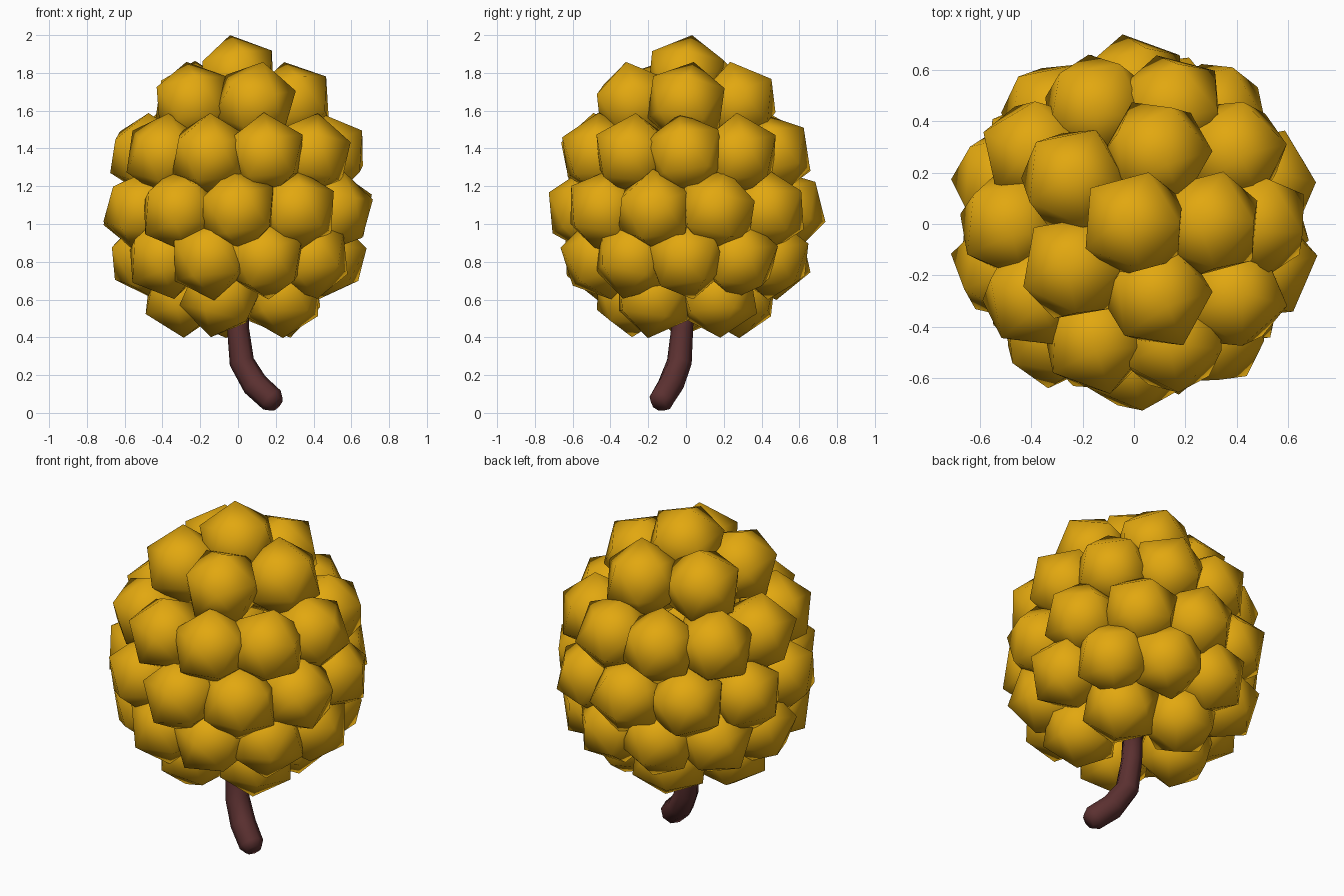
import bpy, bmesh, math, random
from mathutils import Vector, Euler, Matrix

if "Cube" in bpy.data.objects:
    bpy.data.objects.remove(bpy.data.objects["Cube"])

random.seed(4)

def material(name, rgb):
    m = bpy.data.materials.new(name)
    m.diffuse_color = (*rgb, 1)
    m.use_nodes = True
    m.node_tree.nodes["Principled BSDF"].inputs["Base Color"].default_value = m.diffuse_color
    return m

def finish(name, bm, mat):
    bmesh.ops.recalc_face_normals(bm, faces=bm.faces)
    for f in bm.faces:
        f.smooth = True
    me = bpy.data.meshes.new(name)
    bm.to_mesh(me)
    bm.free()
    me.materials.append(mat)
    ob = bpy.data.objects.new(name, me)
    bpy.context.collection.objects.link(ob)

yellow = material("golden_yellow", (0.76, 0.39, 0.005))
brown = material("dark_brown", (0.105, 0.03, 0.03))

# Berry: rings of coarse round drupelets (count, start angle, ring radius, height)
rows = [(1, 0, 0.0, 1.78), (5, 0, 0.29, 1.64), (10, 0, 0.475, 1.365),
        (10, 18, 0.525, 1.07), (10, 0, 0.47, 0.82), (5, 36, 0.29, 0.62)]
bm = bmesh.new()
for count, start, ring, z in rows:
    for i in range(count):
        a = math.radians(start + 360 * i / count)
        tilt = Euler([random.uniform(-0.25, 0.25) for _ in range(3)]).to_matrix().to_4x4()
        place = Matrix.Translation((ring * math.cos(a), ring * math.sin(a), z))
        bmesh.ops.create_icosphere(bm, subdivisions=1, radius=0.226, matrix=place @ tilt)
finish("berry", bm, yellow)

# Stem: bent six-sided tube with a rounded end (x, y, z, radius)
path = [(0, -0.01, 0.62, 0.055), (0, -0.02, 0.45, 0.058), (0.02, -0.035, 0.27, 0.066),
        (0.09, -0.08, 0.15, 0.07), (0.18, -0.13, 0.068, 0.068), (0.205, -0.145, 0.045, 0.045)]
bm = bmesh.new()
pts = [Vector(p[:3]) for p in path]
rings = []
for i, p in enumerate(pts):
    d = (pts[min(i + 1, len(pts) - 1)] - pts[max(i - 1, 0)]).normalized()
    u = d.cross(Vector((0, 1, 0))).normalized()
    v = d.cross(u)
    rings.append([bm.verts.new(p + path[i][3] * (u * math.cos(k * math.tau / 8) + v * math.sin(k * math.tau / 8)))
                  for k in range(8)])
for a, b in zip(rings, rings[1:]):
    for k in range(8):
        bm.faces.new((a[k], a[(k + 1) % 8], b[(k + 1) % 8], b[k]))
bm.faces.new(rings[0])
bm.faces.new(rings[-1])
finish("stem", bm, brown)
